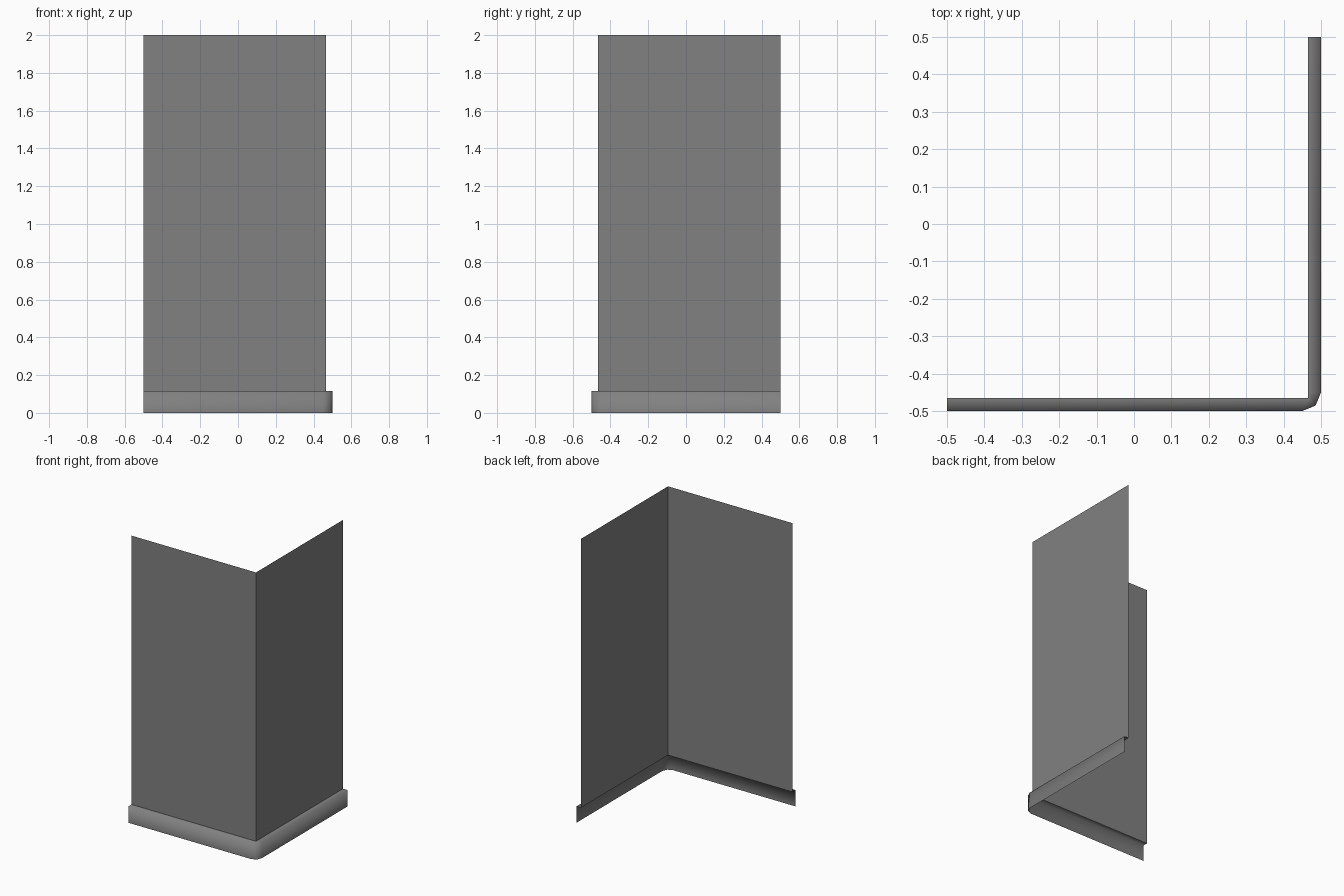
import bpy
import math

cube = bpy.data.objects.get("Cube")
if cube:
    bpy.data.objects.remove(cube, do_unlink=True)

OUT = 0.5        # outer face of the skirting
WALL = 0.465     # plane of the wall sheets
LEDGE = 0.115    # height of the skirting
TOP = 2.0
RADIUS = 0.05    # rounding of the outer corner

grey = bpy.data.materials.new("plain grey")
grey.use_nodes = True
colour = (0.22, 0.22, 0.22, 1)
grey.diffuse_color = colour
bsdf = grey.node_tree.nodes["Principled BSDF"]
bsdf.inputs["Base Color"].default_value = colour


def loft(name, rows):
    """Join rows of points, listed from bottom to top, into an open sheet."""
    n = len(rows[0])
    verts = [p for row in rows for p in row]
    faces = [(r * n + i, r * n + i + 1, (r + 1) * n + i + 1, (r + 1) * n + i)
             for r in range(len(rows) - 1) for i in range(n - 1)]
    mesh = bpy.data.meshes.new(name)
    mesh.from_pydata(verts, [], faces)
    mesh.materials.append(grey)
    obj = bpy.data.objects.new(name, mesh)
    bpy.context.collection.objects.link(obj)
    return obj


def at_height(path, z):
    return [(x, y, z) for x, y in path]


# Plan lines: front run, corner, side run
centre = OUT - RADIUS
arc = [(centre + RADIUS * math.sin(a), -centre - RADIUS * math.cos(a))
       for a in (0, math.pi / 4, math.pi / 2)]
outer = [(-OUT, -OUT), *arc, (OUT, OUT)]
corner = (WALL, -WALL)
inner = [(-OUT, -WALL), (centre, -WALL), corner, (WALL, -centre), (WALL, OUT)]

# Two thin wall sheets meeting at a sharp corner
wall_line = [(-OUT, -WALL), corner, (WALL, OUT)]
loft("corner_walls", [at_height(wall_line, LEDGE), at_height(wall_line, TOP)])

# Skirting: upright face and flat ledge back to the wall
skirting = loft("skirting", [at_height(outer, 0), at_height(outer, LEDGE),
                             at_height(inner, LEDGE)])
for face in skirting.data.polygons:
    face.use_smooth = True
